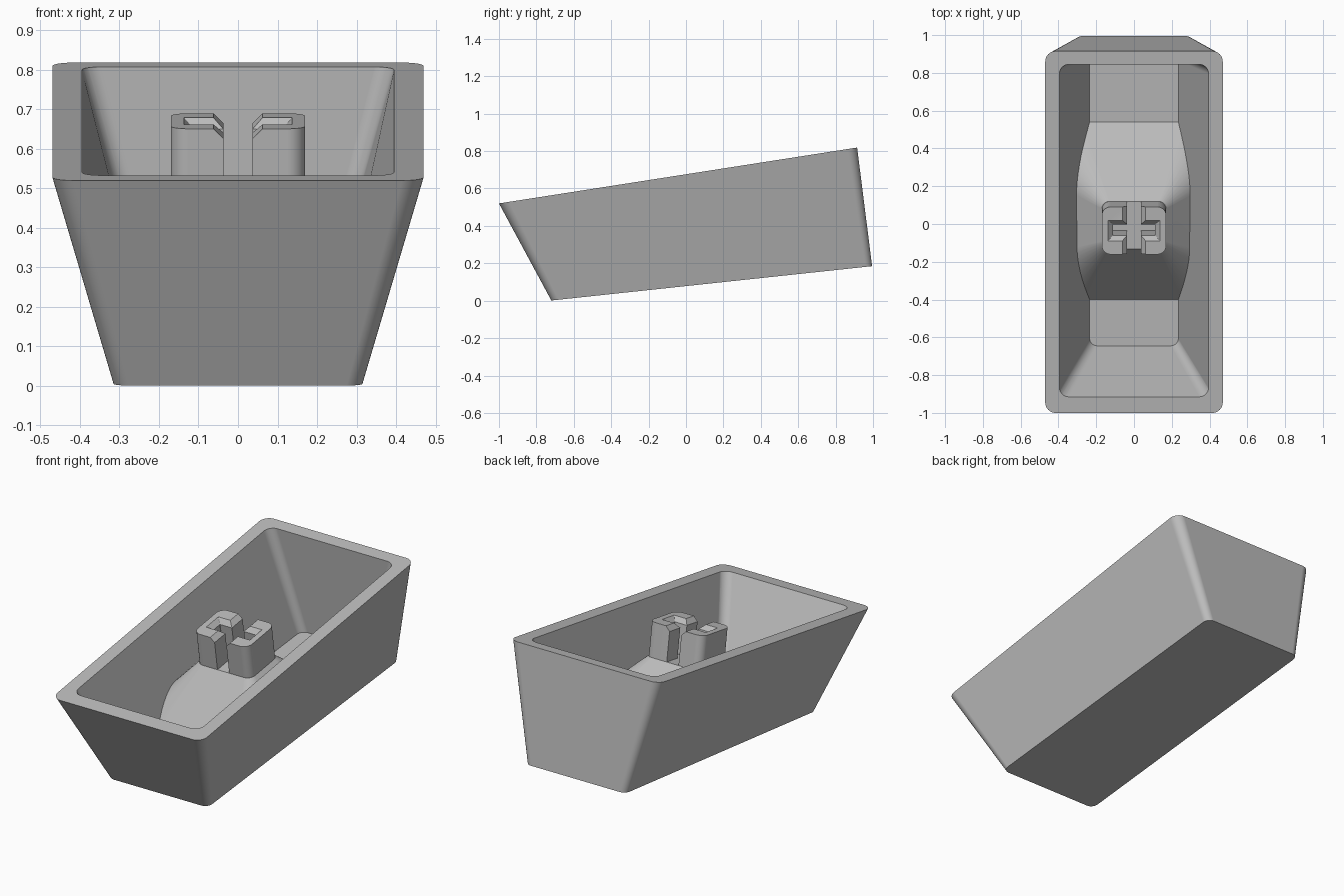
import bpy, bmesh, math
from mathutils import Matrix, Vector

if "Cube" in bpy.data.objects:
    bpy.data.objects.remove(bpy.data.objects["Cube"])

grey = bpy.data.materials.new("matte_grey")
grey.use_nodes = True
COLOR = (0.5, 0.5, 0.5, 1)
grey.diffuse_color = COLOR
grey.node_tree.nodes["Principled BSDF"].inputs["Base Color"].default_value = COLOR

SLOPE = 0.156                       # tilt of the open rim
STEM_Y = -0.035
rim_z = lambda y: 0.52 + (y + 1) * SLOPE
base_z = lambda y: 0.001 + (y + 0.72) * 0.107
TILT = Matrix.Translation((0, STEM_Y, rim_z(STEM_Y))) @ Matrix.Rotation(math.atan(SLOPE), 4, 'X')


def ring(half_x, y0, y1, radius, height, steps=8):
    """Rounded rectangle; height is a function of y."""
    points = []
    corners = [(1, y1 - radius), (-1, y1 - radius), (-1, y0 + radius), (1, y0 + radius)]
    for quarter, (side, cy) in enumerate(corners):
        for i in range(steps + 1):
            a = (quarter + i / steps) * math.pi / 2
            y = cy + radius * math.sin(a)
            points.append(Vector((side * (half_x - radius) + radius * math.cos(a), y, height(y))))
    return points


def loft(name, rings, matrix=Matrix()):
    """Closed solid skinned through rings listed from bottom to top."""
    bm = bmesh.new()
    loops = [[bm.verts.new(matrix @ p) for p in r] for r in rings]
    for low, high in zip(loops, loops[1:]):
        for i in range(len(low)):
            j = (i + 1) % len(low)
            bm.faces.new((low[i], low[j], high[j], high[i]))
    bm.faces.new(loops[0][::-1])
    bm.faces.new(loops[-1])
    mesh = bpy.data.meshes.new(name)
    bm.to_mesh(mesh)
    bm.free()
    mesh.materials.append(grey)
    obj = bpy.data.objects.new(name, mesh)
    bpy.context.collection.objects.link(obj)
    return obj


def activate(obj):
    bpy.ops.object.select_all(action='DESELECT')
    obj.select_set(True)
    bpy.context.view_layer.objects.active = obj


def cut(obj, cutter):
    activate(obj)
    mod = obj.modifiers.new("cut", 'BOOLEAN')
    mod.operation, mod.solver, mod.object = 'DIFFERENCE', 'EXACT', cutter
    bpy.ops.object.modifier_apply(modifier=mod.name)
    bpy.data.objects.remove(cutter)


def finish(obj):
    activate(obj)
    bpy.ops.object.shade_smooth_by_angle(angle=math.radians(28))
    mod = obj.modifiers.new("even_shading", 'WEIGHTED_NORMAL')
    mod.keep_sharp = True


def local_ring(half_x, half_y, radius, z, steps=8):
    return ring(half_x, -half_y, half_y, radius, lambda y: z, steps)


# Outer tub
shell = loft("tub_shell", [
    ring(0.315, -0.72, 0.995, 0.04, base_z),
    ring(0.47, -1.0, 0.915, 0.055, rim_z)])

# Hollow, carried past the rim so that it cuts cleanly
floor = ring(0.235, -0.645, 0.905, 0.04, lambda y: base_z(y) + 0.06)
mouth = ring(0.395, -0.915, 0.845, 0.05, rim_z)
above = [m + (m - f) * 0.1 for f, m in zip(floor, mouth)]
hollow = loft("hollow", [floor, mouth, above])

# Flared mound left standing on the floor of the hollow
STEM_X, STEM_D, DEPTH = 0.17, 0.127, 0.19
mound = loft("mound", [
    local_ring(STEM_X + d, STEM_D + d, 0.04 + 0.6 * d, -DEPTH - d)
    for d in (0.6, 0.3, 0.0)], TILT)
cut(hollow, mound)
cut(shell, hollow)
finish(shell)

# Stem with a chamfered cross-shaped socket
stem = loft("stem", [local_ring(STEM_X, STEM_D, 0.045, z) for z in (-DEPTH - 0.01, 0)], TILT)
CHAMFER = 0.025
for half_x, half_y in ((0.037, 0.3), (0.112, 0.03)):
    levels = ((0, -DEPTH), (0, -CHAMFER), (CHAMFER, 0), (2 * CHAMFER, CHAMFER))
    slot = loft("slot", [local_ring(half_x + g, half_y + g, 0.001, z, 1) for g, z in levels], TILT)
    cut(stem, slot)
finish(stem)
